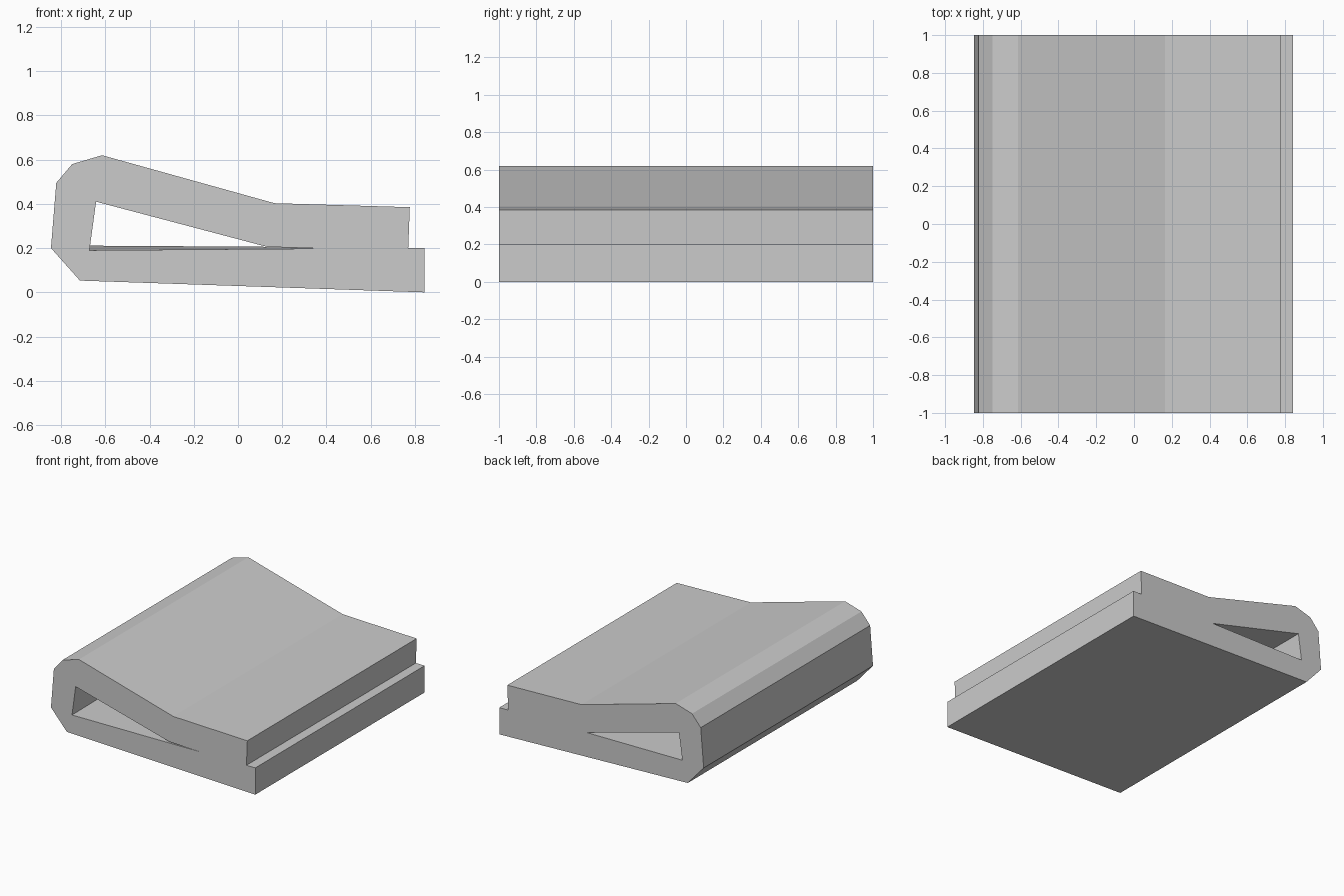
import bpy
import bmesh

if "Cube" in bpy.data.objects:
    bpy.data.objects.remove(bpy.data.objects["Cube"], do_unlink=True)

# Plain grey material
grey = bpy.data.materials.new("plain_grey")
grey.use_nodes = True
colour = (0.6, 0.6, 0.6, 1)
grey.diffuse_color = colour
grey.node_tree.nodes["Principled BSDF"].inputs["Base Color"].default_value = colour

# Side profile of the folded clip, as (x, z)
OUTER = [(-0.715, 0.053), (0.843, 0), (0.843, 0.2), (0.77, 0.2), (0.777, 0.385),
         (0.165, 0.403), (-0.615, 0.62), (-0.75, 0.58), (-0.822, 0.495), (-0.846, 0.2)]
# The slot narrows to a longer point at the front than at the back
SLOT_FRONT = [(-0.642, 0.41), (-0.672, 0.19), (0.38, 0.198), (0.13, 0.206)]
SLOT_BACK = [(-0.642, 0.41), (-0.67, 0.211), (0.13, 0.206), (0.13, 0.206)]


def loft(bm, front, back):
    """Join two matching loops with a wall of faces; return the end loops."""
    a = [bm.verts.new((x, -1, z)) for x, z in front]
    b = [bm.verts.new((x, 1, z)) for x, z in back]
    for i in range(len(a)):
        j = (i + 1) % len(a)
        bm.faces.new((a[i], a[j], b[j], b[i]))


bm = bmesh.new()
loft(bm, OUTER, OUTER)
loft(bm, SLOT_FRONT, SLOT_BACK)
bmesh.ops.remove_doubles(bm, verts=bm.verts, dist=0.0005)

# End caps, leaving the slot open
for y in (-1, 1):
    rim = [e for e in bm.edges if all(abs(v.co.y - y) < 0.001 for v in e.verts)]
    bmesh.ops.triangle_fill(bm, edges=rim, use_beauty=True, normal=(0, y, 0))
bmesh.ops.recalc_face_normals(bm, faces=bm.faces)

mesh = bpy.data.meshes.new("folded_clip")
bm.to_mesh(mesh)
bm.free()
mesh.materials.append(grey)
clip = bpy.data.objects.new("folded_clip", mesh)
bpy.context.collection.objects.link(clip)
